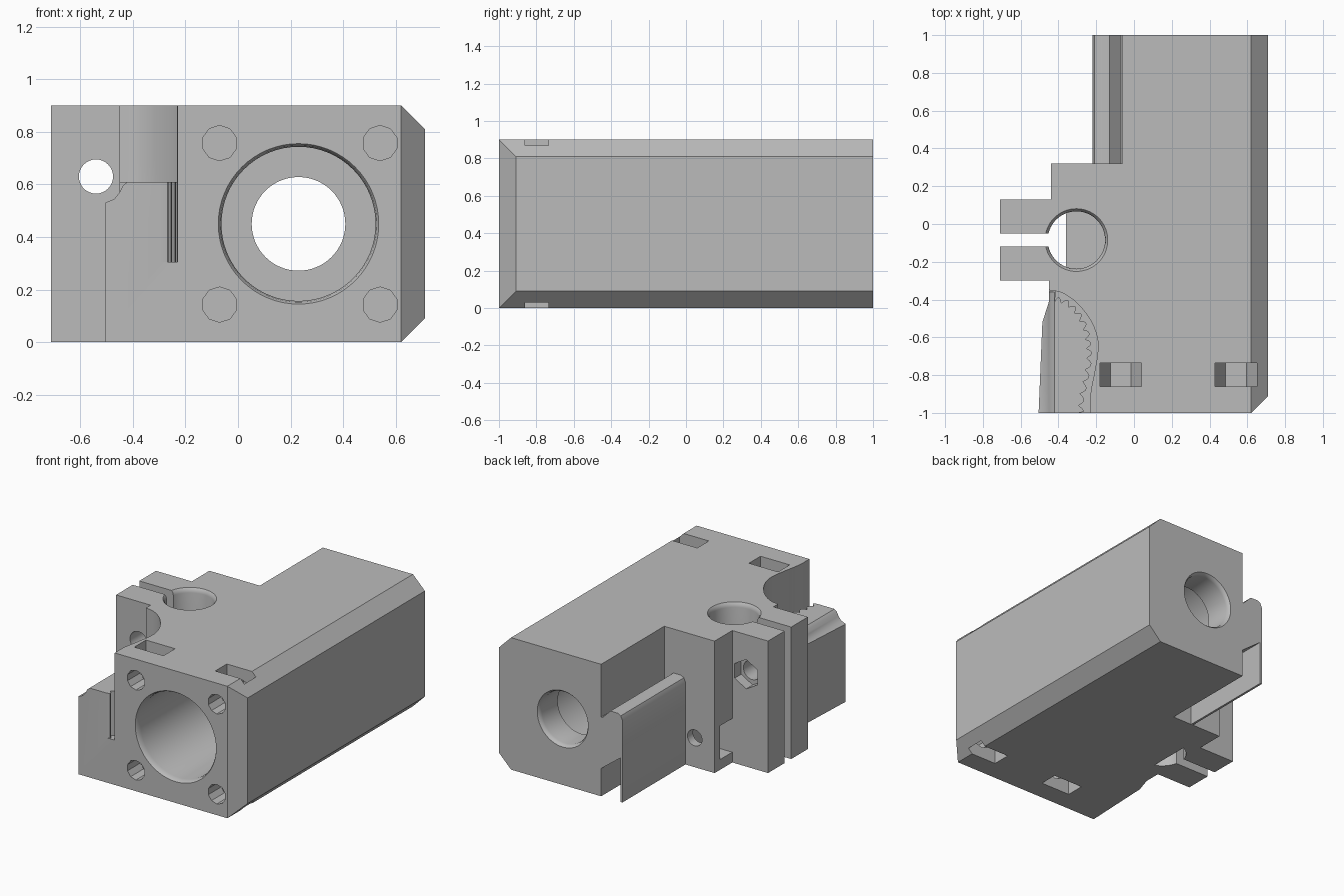
import bpy, bmesh
from math import sin, cos, radians, tau
from mathutils import Vector

cube = bpy.data.objects.get("Cube")
if cube:
    bpy.data.objects.remove(cube)

grey = bpy.data.materials.new("plain grey")
grey.use_nodes = True
colour = (0.5, 0.5, 0.5, 1)
grey.diffuse_color = colour
grey.node_tree.nodes["Principled BSDF"].inputs["Base Color"].default_value = colour


def place(u, v, t, axis):
    return (u, v, t) if axis == "z" else (u, t, v)


def loft(name, rings):
    """Closed solid through a list of equal-length rings."""
    bm = bmesh.new()
    rows = [[bm.verts.new(p) for p in ring] for ring in rings]
    n = len(rows[0])
    for low, high in zip(rows, rows[1:]):
        for i in range(n):
            j = (i + 1) % n
            bm.faces.new((low[i], low[j], high[j], high[i]))
    bm.faces.new(rows[0])
    bm.faces.new(rows[-1])
    bmesh.ops.recalc_face_normals(bm, faces=bm.faces)
    mesh = bpy.data.meshes.new(name)
    bm.to_mesh(mesh)
    bm.free()
    mesh.materials.append(grey)
    ob = bpy.data.objects.new(name, mesh)
    bpy.context.collection.objects.link(ob)
    return ob


def prism(name, pts, axis, a, b):
    return loft(name, [[place(u, v, t, axis) for u, v in pts] for t in (a, b)])


def circle(cu, cv, r, n, start=0.0):
    return [(cu + r * cos(start + tau * i / n), cv + r * sin(start + tau * i / n)) for i in range(n)]


def turned(name, cu, cv, axis, profile, n=64):
    return loft(name, [[place(u, v, t, axis) for u, v in circle(cu, cv, r, n)] for r, t in profile])


def box(x0, x1, y0, y1):
    return [(x0, y0), (x1, y0), (x1, y1), (x0, y1)]


def smooth_path(pts, steps=5):
    """Catmull-Rom curve through the points."""
    p = [Vector(q) for q in [pts[0]] + pts + [pts[-1]]]
    out = []
    for a, b, c, d in zip(p, p[1:], p[2:], p[3:]):
        for s in range(steps):
            t = s / steps
            q = 0.5 * (2 * b + (c - a) * t + (2 * a - 5 * b + 4 * c - d) * t**2
                       + (3 * b - a - 3 * c + d) * t**3)
            out.append((q.x, q.y))
    return out + [pts[-1]]


# Main outline with stepped side and clamp ears
body = prism("extruder_body", [
    (-0.505, -1), (0.62, -1), (0.71, -0.91), (0.71, 1), (-0.06, 1), (-0.06, 0.32),
    (-0.44, 0.32), (-0.44, 0.13), (-0.71, 0.13), (-0.71, -0.05), (-0.4, -0.05),
    (-0.4, -0.12), (-0.71, -0.12), (-0.71, -0.3), (-0.45, -0.3), (-0.45, -0.41),
    (-0.485, -0.52)], "z", 0, 0.9)


def apply(tool, operation="DIFFERENCE"):
    mod = body.modifiers.new("cut", "BOOLEAN")
    mod.operation = operation
    mod.solver = "EXACT"
    mod.object = tool
    bpy.context.view_layer.objects.active = body
    bpy.ops.object.modifier_apply(modifier=mod.name)
    bpy.data.objects.remove(tool)


# Side rail with hanging fin
rail = [(-0.03, 0.54), (-0.07, 0.54), (-0.13, 0.6), (-0.185, 0.6), (-0.208, 0.588),
        (-0.22, 0.56), (-0.22, 0), (-0.205, 0), (-0.205, 0.3), (-0.06, 0.19), (-0.03, 0.19)]
apply(prism("side_rail", rail, "y", 0.28, 1), "UNION")

# Long edge chamfers
for z, d in ((0.9, 1), (0, -1)):
    apply(prism("edge_cutter", [(0.61, z + 0.01 * d), (0.73, z + 0.01 * d), (0.73, z - 0.11 * d)],
                "y", -1.1, 1.1))

# Stepped bore
apply(turned("bore_cutter", 0.23, 0.45, "y", [
    (0.31, -1.1), (0.305, -1), (0.298, -0.99), (0.293, -0.96), (0.293, 0.8), (0.178, 0.8),
    (0.178, 0.97), (0.182, 0.988), (0.192, 1), (0.2, 1.1)]))

# Vertical clamp hole, open to below on its outer side
cx, cy, r = -0.305, -0.085, 0.152
apply(turned("clamp_cutter", cx, cy, "z", [
    (r, 0.05), (r, 0.87), (r + 0.004, 0.888), (r + 0.014, 0.9), (r + 0.014, 1)]))
arc = [(cx + r * cos(radians(a)), cy + r * sin(radians(a))) for a in range(111, 250, 6)]
apply(prism("outlet_cutter", arc, "z", -0.1, 0.2))
apply(prism("gap_cutter", box(-0.8, -0.42, -0.12, -0.05), "z", -0.1, 1))

# Clamp screw hole and nut trap
apply(prism("screw_cutter", circle(-0.54, 0.63, 0.065, 32), "y", -0.4, 0.2))
apply(prism("nut_cutter", circle(-0.545, 0.63, 0.1, 6, tau / 12), "y", 0.06, 0.2))

# Lower stop screw hole and side recess
apply(prism("stop_cutter", circle(-0.29, 0.2, 0.055, 24), "y", 0.2, 0.4))
apply(prism("recess_cutter", box(-0.5, -0.22, 0.13, 0.26), "z", 0.07, 0.3))

# Front mounting holes with captive nut slots
for x in (-0.07, 0.54):
    for z, d in ((0.757, 1), (0.143, -1)):
        apply(prism("mount_cutter", circle(x, z, 0.067, 10, tau / 20), "y", -1.1, -0.62))
        slot = [(x - 0.11, z + 0.3 * d), (x - 0.11, z), (x - 0.055, z - 0.095 * d),
                (x + 0.055, z - 0.095 * d), (x + 0.11, z), (x + 0.11, z + 0.3 * d)]
        apply(prism("slot_cutter", slot, "y", -0.86, -0.735))

# Curved front pocket and its deeper slot
wall = smooth_path([(-0.45, -0.35), (-0.38, -0.365), (-0.3, -0.42), (-0.23, -0.51), (-0.195, -0.6),
                    (-0.192, -0.68), (-0.21, -0.79), (-0.23, -0.9), (-0.23, -1)])
apply(prism("pocket_cutter", [(-0.6, -0.35)] + wall + [(-0.23, -1.1), (-0.6, -1.1)], "z", 0.61, 1))
inner = smooth_path([(-0.42, -0.41), (-0.36, -0.43), (-0.31, -0.48), (-0.272, -0.55), (-0.255, -0.63),
                     (-0.25, -0.71), (-0.265, -0.81), (-0.288, -0.91), (-0.295, -1)], 8)
# Rounded teeth along the slot
teeth = []
for i, (x, y) in enumerate(inner[1:-1], 1):
    side = (Vector(inner[i + 1]) - Vector(inner[i - 1])).normalized()
    bump = 0.028 * abs(sin(i * tau / 10))
    teeth.append((x - side.y * bump, y + side.x * bump))
slot = wall[3:] + [(-0.23, -1.1), (-0.295, -1.1), inner[-1]] + teeth[::-1] + [inner[0]]
apply(prism("belt_slot_cutter", slot, "z", 0.305, 0.7))

# Hollowed shoulder on the outer front wall
apply(prism("shoulder_cutter", [(-0.6, 0.53), (-0.505, 0.53), (-0.47, 0.545), (-0.45, 0.57),
                                (-0.438, 0.595), (-0.42, 0.61), (-0.42, 0.7), (-0.6, 0.7)],
            "y", -1.1, -0.36))

bpy.ops.object.select_all(action="DESELECT")
body.select_set(True)
bpy.context.view_layer.objects.active = body
bpy.ops.object.shade_smooth_by_angle(angle=radians(30))
